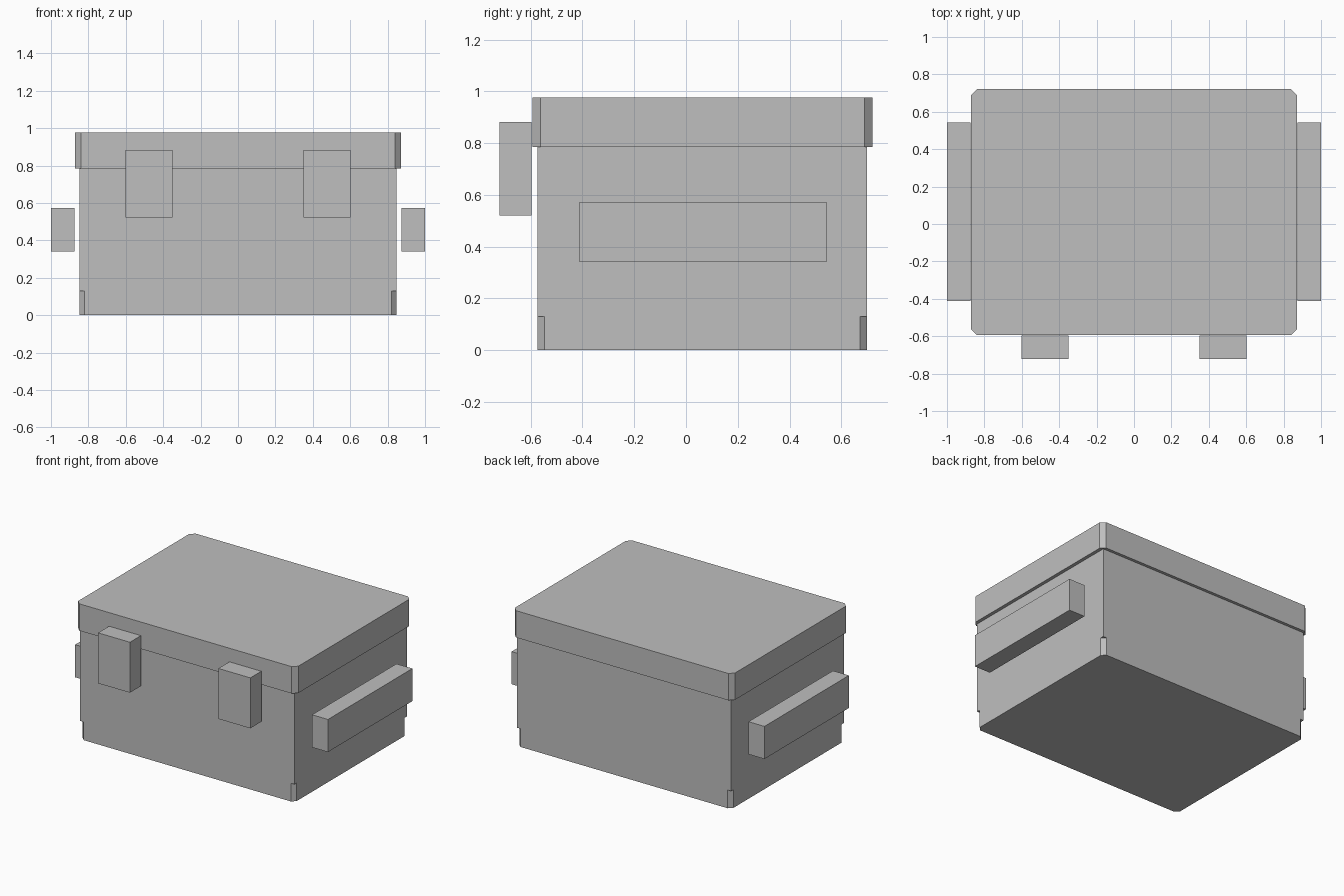
import bpy
import bmesh

if "Cube" in bpy.data.objects:
    bpy.data.objects.remove(bpy.data.objects["Cube"], do_unlink=True)

# Single flat grey for the whole crate
grey = bpy.data.materials.new("plain_grey")
grey.use_nodes = True
colour = (0.52, 0.52, 0.52, 1.0)
grey.diffuse_color = colour
grey.node_tree.nodes["Principled BSDF"].inputs["Base Color"].default_value = colour


def box(name, xs, ys, zs, cut=0.0):
    """Box between the given limits; cut chamfers its four upright edges."""
    bm = bmesh.new()
    bmesh.ops.create_cube(bm, size=1.0)
    for v in bm.verts:
        for axis, (low, high) in enumerate((xs, ys, zs)):
            v.co[axis] = high if v.co[axis] > 0 else low
    if cut:
        upright = [e for e in bm.edges
                   if abs(e.verts[0].co.z - e.verts[1].co.z) > 0.01]
        bmesh.ops.bevel(bm, geom=upright, offset=cut, offset_type='OFFSET',
                        segments=1, affect='EDGES')
    bmesh.ops.recalc_face_normals(bm, faces=bm.faces)
    mesh = bpy.data.meshes.new(name)
    bm.to_mesh(mesh)
    bm.free()
    mesh.materials.append(grey)
    obj = bpy.data.objects.new(name, mesh)
    bpy.context.collection.objects.link(obj)
    return obj


W, FRONT, BACK = 0.847, -0.573, 0.70     # body half width and depth limits
FLOOR, RIM, TOP = 0.13, 0.785, 0.977     # base top, lid bottom, lid top
WALL = 0.08

# Base and lid with chamfered corners
box("base", (-W, W), (FRONT, BACK), (0, FLOOR), 0.027)
box("lid", (-0.871, 0.871), (-0.593, 0.721), (RIM, TOP), 0.031)

# Front and back panels fitted between the side walls
for name, y in (("front_wall", FRONT), ("back_wall", BACK - WALL)):
    box(name, (WALL - W, W - WALL), (y, y + WALL), (FLOOR, RIM))

# Mirrored side walls, handles and latches
for side, s in (("left", 1), ("right", -1)):
    def span(a, b):
        return tuple(sorted((s * a, s * b)))
    box(side + "_wall", span(W - WALL, W), (FRONT, BACK), (FLOOR, RIM))
    box(side + "_handle", span(0.874, 1.0), (-0.412, 0.542), (0.34, 0.573))
    box(side + "_latch", span(0.35, 0.602), (-0.721, -0.597), (0.521, 0.882))
